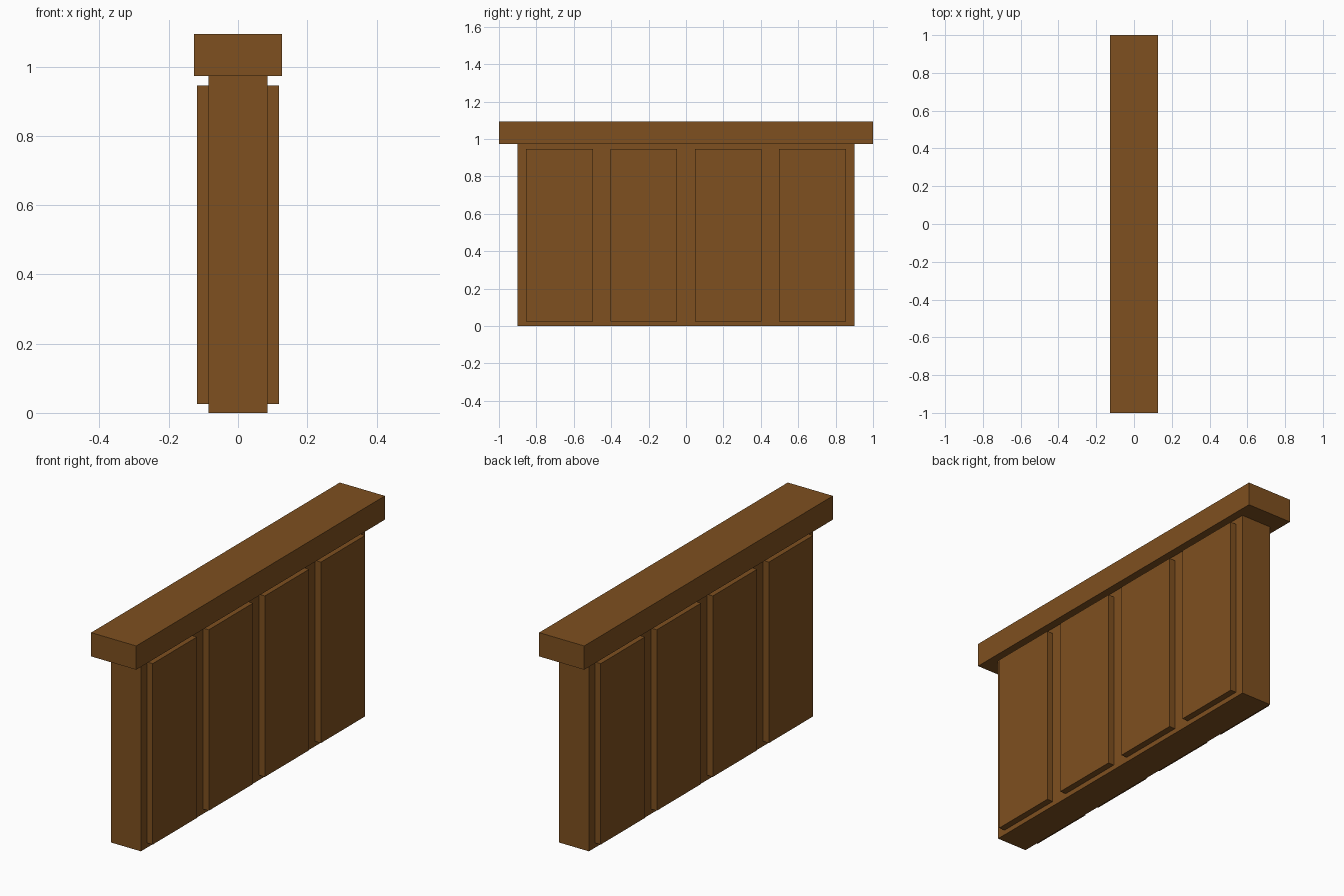
import bpy

if "Cube" in bpy.data.objects:
    bpy.data.objects.remove(bpy.data.objects["Cube"])

wood = bpy.data.materials.new("brown_wood")
wood.diffuse_color = (0.21, 0.08, 0.014, 1.0)
wood.use_nodes = True
wood.node_tree.nodes["Principled BSDF"].inputs["Base Color"].default_value = wood.diffuse_color


def box(name, x, y, z):
    """Box from (min, max) ranges on each axis."""
    bpy.ops.mesh.primitive_cube_add(size=1, location=[(a + b) / 2 for a, b in (x, y, z)])
    obj = bpy.context.object
    obj.name = name
    obj.scale = [b - a for a, b in (x, y, z)]
    bpy.ops.object.transform_apply(location=True, rotation=False, scale=True)
    obj.data.materials.append(wood)
    return obj


# Wall core and overhanging top rail
box("wall_core", (-0.085, 0.085), (-0.902, 0.902), (0.0, 0.973))
box("top_rail", (-0.127, 0.127), (-1.0, 1.0), (0.973, 1.094))

# Four raised panels, mirrored to the other face of the wall
PANEL_WIDTH, PANEL_PITCH = 0.356, 0.451
for i in range(4):
    y = (i - 1.5) * PANEL_PITCH
    panel = box(f"raised_panel_{i + 1}", (0.08, 0.118),
                (y - PANEL_WIDTH / 2, y + PANEL_WIDTH / 2), (0.025, 0.946))
    panel.location = panel.location
    mirror = panel.modifiers.new("other_side", 'MIRROR')
    mirror.use_axis = (True, False, False)
